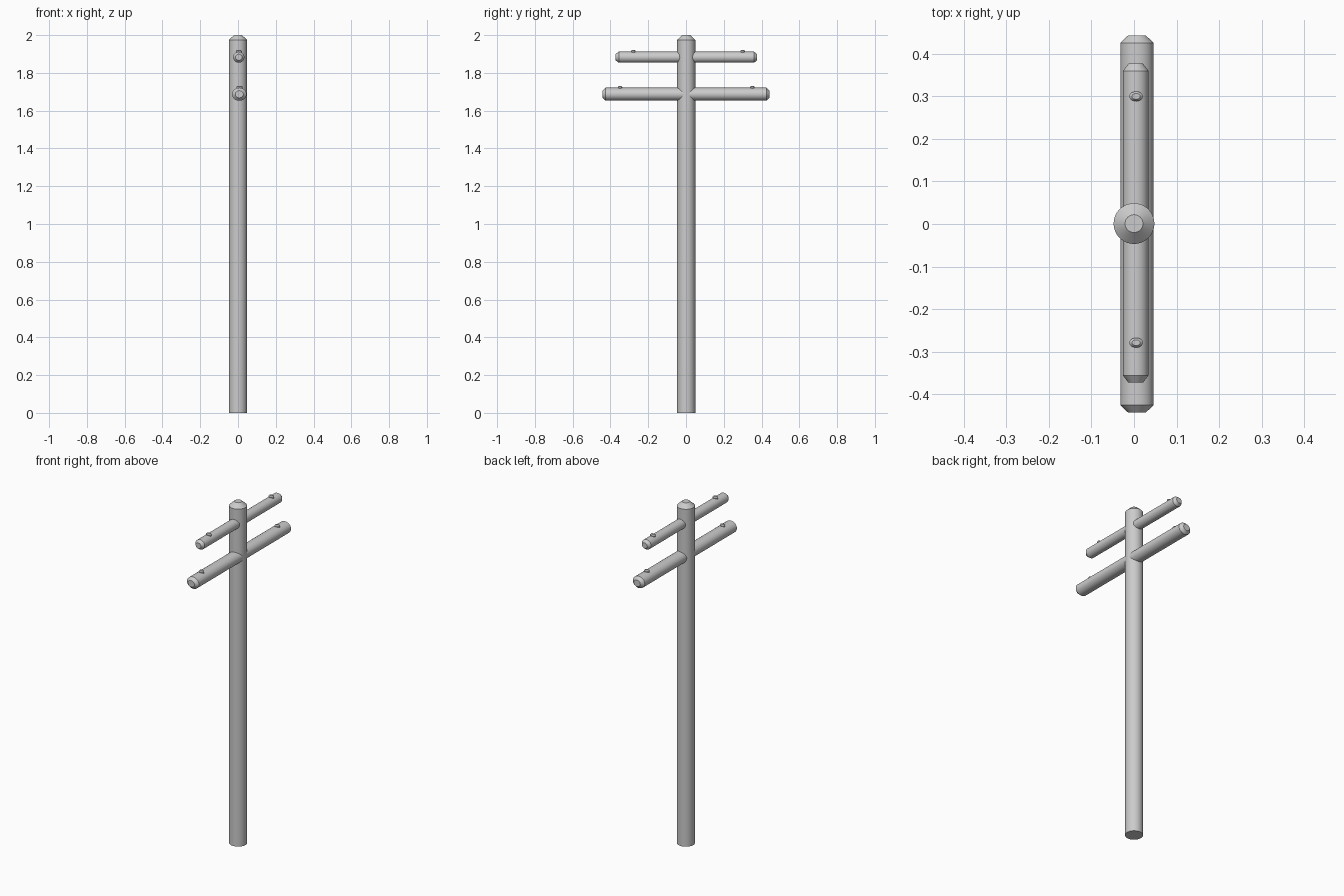
import bpy, bmesh, math
from mathutils import Matrix

if "Cube" in bpy.data.objects:
    bpy.data.objects.remove(bpy.data.objects["Cube"])


def lathe(name, profile, loc, scale=(1, 1, 1), along_y=False, sides=32):
    """Closed round part from (radius, height) points; optionally laid along y."""
    bm = bmesh.new()
    rings = []
    for r, h in profile:
        rings.append([bm.verts.new((r * math.cos(2 * math.pi * i / sides),
                                    r * math.sin(2 * math.pi * i / sides), h))
                      for i in range(sides)])
    for a, b in zip(rings, rings[1:]):
        for i in range(sides):
            j = (i + 1) % sides
            bm.faces.new((a[i], a[j], b[j], b[i]))
    bm.faces.new(rings[0][::-1])
    bm.faces.new(rings[-1])
    if along_y:
        bm.transform(Matrix.Rotation(-math.pi / 2, 4, 'X'))
    bm.transform(Matrix.Diagonal((*scale, 1)))
    mesh = bpy.data.meshes.new(name)
    bm.to_mesh(mesh)
    bm.free()
    ob = bpy.data.objects.new(name, mesh)
    ob.location = loc
    bpy.context.collection.objects.link(ob)
    bpy.context.view_layer.objects.active = ob
    ob.select_set(True)
    bpy.ops.object.shade_smooth_by_angle(angle=math.radians(30))
    ob.select_set(False)
    return ob


# Upright pole with a chamfered top
lathe("pole", [(0.048, 0), (0.048, 1.975), (0.021, 2.0)], (0, 0.001, 0))

# Crossarms: name, x, z, half width, half height, y ends, tip ratio, peg positions
arms = [
    ("upper", 0.004, 1.883, 0.030, 0.029, -0.373, 0.377, 0.57, (-0.279, 0.300)),
    ("lower", 0.007, 1.687, 0.0385, 0.0345, -0.443, 0.443, 0.55, (-0.349, 0.351)),
]
for name, x, z, rx, rz, y0, y1, tip, pegs in arms:
    lathe(name + "_crossarm",
          [(tip, y0), (1, y0 + 0.017), (1, y1 - 0.017), (tip, y1)],
          (x, 0, z), (rx, 1, rz), along_y=True)
    # Small oval insulator pegs on top of the arm
    for side, y in zip(("left", "right"), pegs):
        lathe(f"{name}_{side}_peg",
              [(0.7, -0.012), (1, -0.006), (1, 0.004), (0.6, 0.010)],
              (x + 0.001, y, z + rz), (0.016, 0.0115, 1), sides=20)
